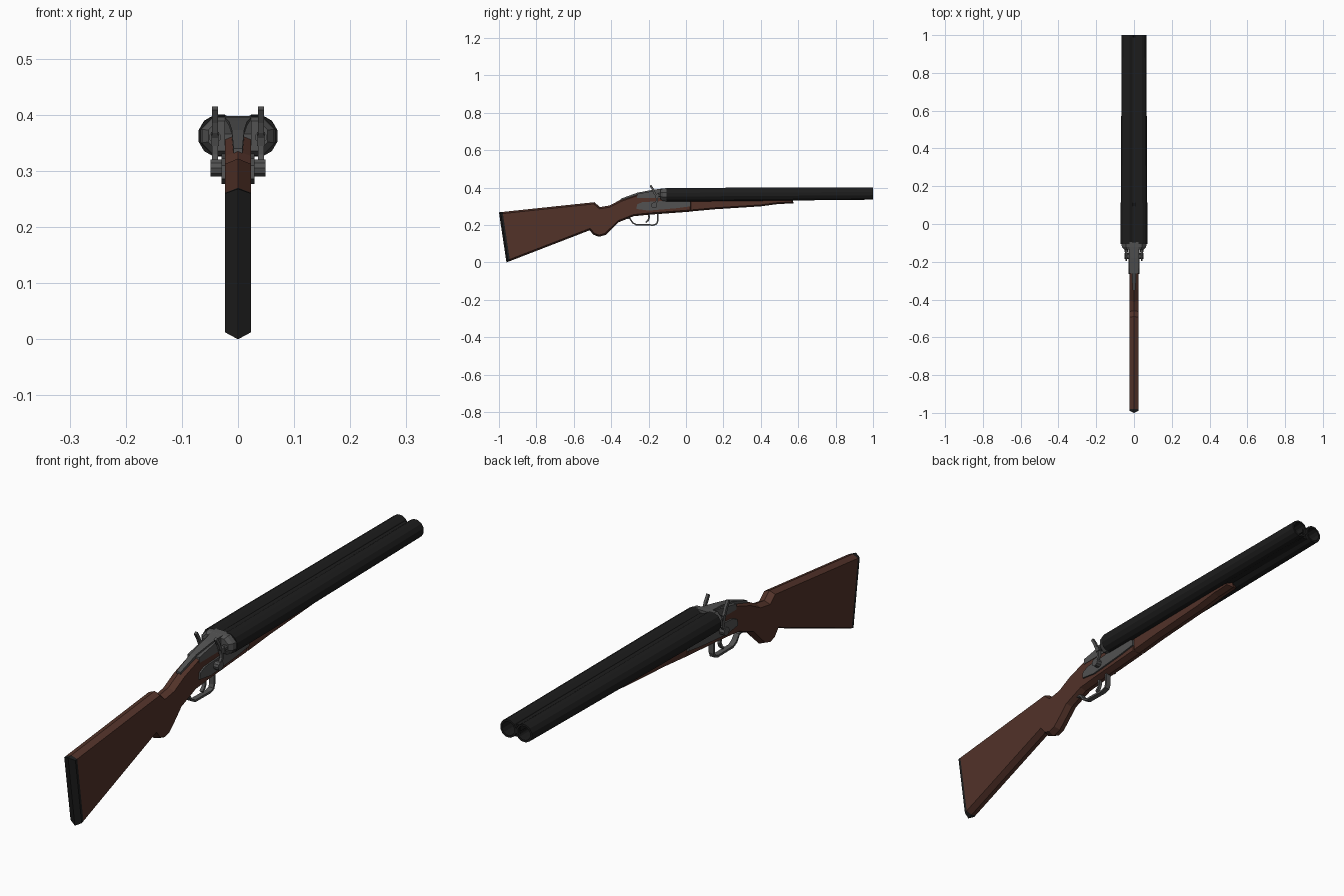
import bpy, bmesh, math
from mathutils import Vector

if "Cube" in bpy.data.objects:
    bpy.data.objects.remove(bpy.data.objects["Cube"])

def material(name, rgb):
    m = bpy.data.materials.new(name)
    m.diffuse_color = (*rgb, 1)
    m.use_nodes = True
    m.node_tree.nodes["Principled BSDF"].inputs["Base Color"].default_value = m.diffuse_color
    return m

WOOD = material("walnut", (0.085, 0.032, 0.022))
BLACK = material("blued_steel", (0.012, 0.012, 0.012))
STEEL = material("grey_steel", (0.085, 0.085, 0.085))

def finish(name, bm, *mats):
    bmesh.ops.recalc_face_normals(bm, faces=bm.faces)
    me = bpy.data.meshes.new(name)
    bm.to_mesh(me)
    bm.free()
    for m in mats:
        me.materials.append(m)
    ob = bpy.data.objects.new(name, me)
    bpy.context.collection.objects.link(ob)
    return ob

def loft(name, rings, mat, caps=True):
    """Skin a list of equal-length closed rings of 3D points."""
    bm = bmesh.new()
    vs = [[bm.verts.new(p) for p in r] for r in rings]
    n = len(vs[0])
    for a, b in zip(vs, vs[1:]):
        for i in range(n):
            bm.faces.new((a[i], a[(i + 1) % n], b[(i + 1) % n], b[i]))
    if caps:
        bm.faces.new(vs[0])
        bm.faces.new(vs[-1])
    return finish(name, bm, mat)

def slab(name, profile, x0, x1, mat):
    """Extrude a (y, z) profile between two x positions."""
    return loft(name, [[(x, y, z) for y, z in profile] for x in (x0, x1)], mat)

def inset(profile, d):
    """Move every side of a clockwise profile inward by d."""
    out, n = [], len(profile)
    for i in range(n):
        a, p, b = (Vector(profile[k % n]) for k in (i - 1, i, i + 1))
        e, f = (p - a).normalized(), (b - p).normalized()
        m, k = Vector((e.y, -e.x)), Vector((f.y, -f.x))
        out.append(p + (m + k) * d / (1 + m.dot(k)))
    return out

def ridged(name, profile, w, d, mat):
    """Solid with flat sides at +-w and a ridge around its edge at x = 0."""
    side = inset(profile, d)
    return loft(name, [[(-w, *p) for p in side], [(0, *p) for p in profile],
                       [(w, *p) for p in side]], mat)

def strip(name, path, t, x0, x1, mat):
    """Bent flat bar that follows a (y, z) path."""
    pts = [Vector(p) for p in path]
    up, down = [], []
    for i, p in enumerate(pts):
        d = (pts[min(i + 1, len(pts) - 1)] - pts[max(i - 1, 0)]).normalized()
        nrm = Vector((-d.y, d.x)) * t / 2
        up.append(p + nrm)
        down.append(p - nrm)
    return slab(name, up + down[::-1], x0, x1, mat)

def ring(cx, y, cz, r, n=12):
    return [(cx + r * math.cos(math.tau * (i + .5) / n), y,
             cz + r * math.sin(math.tau * (i + .5) / n)) for i in range(n)]

# Stock, clockwise seen from the right
stock = ridged("stock", [
    (-1.0, .268), (-.49, .322), (-.46, .296), (-.41, .304), (-.35, .335),
    (-.26, .366), (-.12, .385), (-.11, .345), (.03, .345), (.03, .272),
    (-.2, .255), (-.28, .247), (-.36, .215), (-.4, .175), (-.43, .147),
    (-.465, .137), (-.495, .148), (-.515, .172), (-.96, 0)], .023, .009, WOOD)

# Butt pad: the rear slice of the stock in black
stock.data.materials.append(BLACK)
bm = bmesh.new()
bm.from_mesh(stock.data)
cut, nrm = Vector((0, -.98, .268)), Vector((0, .268, .04)).normalized()
bmesh.ops.bisect_plane(bm, geom=bm.verts[:] + bm.edges[:] + bm.faces[:],
                       plane_co=cut, plane_no=nrm)
for f in bm.faces:
    if (f.calc_center_median() - cut).dot(nrm) < 0:
        f.material_index = 1
bm.to_mesh(stock.data)
bm.free()

# Fore-end
ridged("fore_end", [(.02, .345), (.57, .338), (.575, .316), (.49, .312),
                    (.4, .3), (.15, .284), (.02, .272)], .023, .008, WOOD)

# Ribs between the barrels
for name, z0, z1 in (("top_rib", .366, .388), ("lower_rib", .342, .362)):
    slab(name, [(-.11, z0), (-.11, z1), (.99, z1), (.99, z0)], -.011, .011, BLACK)

# Breech block behind the barrels
def breech_ring(y, w, z0, z1, c):
    return [(w, y, z0 + c), (w, y, z1 - c), (w - c, y, z1), (c - w, y, z1),
            (-w, y, z1 - c), (-w, y, z0 + c), (c - w, y, z0), (w - c, y, z0)]
loft("breech", [breech_ring(-.135, .053, .336, .389, .016),
                breech_ring(-.122, .064, .328, .396, .022),
                breech_ring(-.095, .068, .326, .398, .024)], STEEL)

# Receiver top and its tapering tang
slab("receiver", [(-.262, .345), (-.262, .366), (-.13, .391), (-.11, .391),
                  (-.11, .345)], -.0245, .0245, STEEL)
loft("tang", [[(-w, y, z), (w, y, z), (w, y, z - .02), (-w, y, z - .02)]
              for y, w, z in ((-.35, .008, .34), (-.26, .011, .373),
                              (-.18, .016, .388), (-.12, .024, .396))], STEEL)

# Parts found on both sides
plate = [(-.265, .286), (-.262, .31), (-.235, .322), (-.13, .328), (-.11, .338),
         (.0, .334), (.025, .322), (.025, .3), (-.05, .29), (-.2, .277)]
for s, side in ((1, "right"), (-1, "left")):
    # Barrel with open muzzle
    loft("barrel_" + side, [ring(s * cx, y, z, r) for cx, y, z, r in (
        (.034, -.105, .362, .0375), (.034, .1, .363, .0375), (.033, .86, .367, .034),
        (.0325, 1, .368, .0335), (.0325, 1, .368, .026), (.0325, .8, .368, .026))], BLACK)
    slab("lock_plate_" + side, plate, s * .018, s * .029, STEEL)
    # Hammer: pivot, curved spur, nose
    pivot = [(-.17 + .016 * math.cos(a * math.tau / 10),
              .305 + .016 * math.sin(a * math.tau / 10)) for a in range(10)]
    slab("hammer_pivot_" + side, pivot, s * .02, s * .049, STEEL)
    strip("hammer_spur_" + side, [(-.17, .305), (-.155, .328), (-.155, .352),
          (-.168, .37), (-.175, .388), (-.19, .412)], .011, s * .036, s * .046, STEEL)
    strip("hammer_nose_" + side, [(-.165, .354), (-.143, .36)], .02,
          s * .034, s * .048, STEEL)
    loft("firing_pin_" + side, [ring(s * .041, y, .36, .011, 8)
                                for y in (-.148, -.12)], STEEL)

# Trigger guard and trigger
strip("trigger_guard", [(-.32, .238), (-.3, .234), (-.285, .212), (-.265, .201),
      (-.175, .2), (-.157, .206), (-.152, .22), (-.152, .265)], .008, -.01, .01, STEEL)
strip("trigger", [(-.2, .265), (-.197, .24), (-.203, .225), (-.215, .214)],
      .009, -.006, .006, STEEL)
